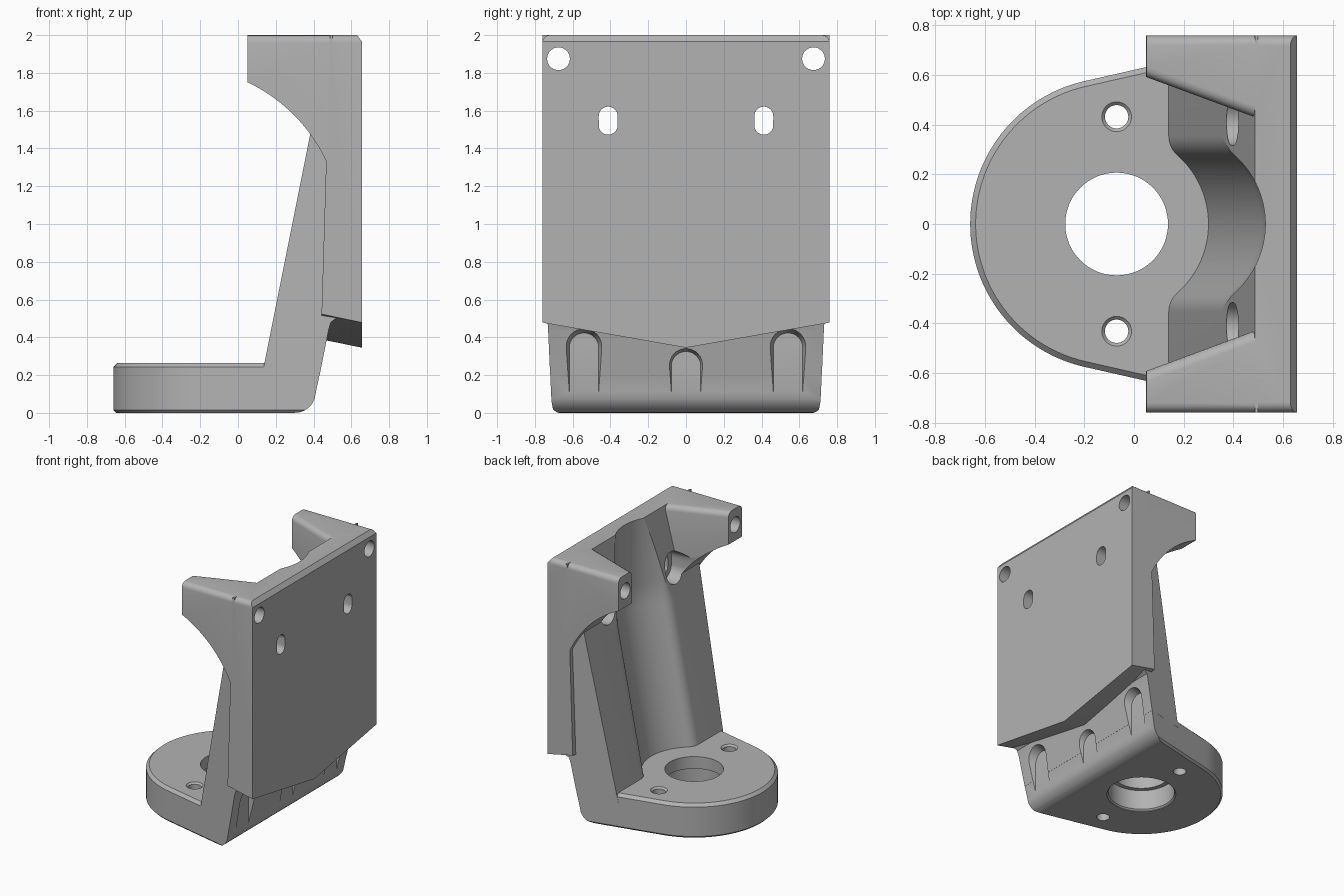
import bpy, bmesh, math
from math import sin, cos, pi, radians
from mathutils import Vector

if "Cube" in bpy.data.objects:
    bpy.data.objects.remove(bpy.data.objects["Cube"])

grey = bpy.data.materials.new("light_grey")
grey.use_nodes = True
grey.diffuse_color = (0.45, 0.45, 0.45, 1)
grey.node_tree.nodes["Principled BSDF"].inputs["Base Color"].default_value = (0.45, 0.45, 0.45, 1)

CX = -0.07      # centre of the round flange
SLOPE = 0.2     # lean of the walls, x per z


def loft(name, rings, bevel=None):
    """Closed solid skinned through rings of equal length."""
    bm = bmesh.new()
    vs = [[bm.verts.new(p) for p in r] for r in rings]
    n = len(rings[0])
    for a, b in zip(vs, vs[1:]):
        for i in range(n):
            j = (i + 1) % n
            bm.faces.new((a[i], a[j], b[j], b[i]))
    bm.faces.new(vs[0][::-1])
    bm.faces.new(vs[-1])
    bmesh.ops.recalc_face_normals(bm, faces=bm.faces)
    if bevel:
        width, rule = bevel
        edges = [e for e in bm.edges if rule(*[v.co for v in e.verts])]
        bmesh.ops.bevel(bm, geom=edges, offset=width, segments=4, profile=0.5, affect='EDGES')
    me = bpy.data.meshes.new(name)
    bm.to_mesh(me)
    bm.free()
    me.materials.append(grey)
    ob = bpy.data.objects.new(name, me)
    bpy.context.scene.collection.objects.link(ob)
    return ob


def combine(target, tool, op):
    """Boolean the tool into the target, then drop the tool."""
    mod = target.modifiers.new(op, 'BOOLEAN')
    mod.operation, mod.object, mod.solver = op, tool, 'EXACT'
    deps = bpy.context.evaluated_depsgraph_get()
    me = bpy.data.meshes.new_from_object(target.evaluated_get(deps))
    target.modifiers.clear()
    target.data = me
    bpy.data.objects.remove(tool)


def circle(r, n=64):
    return [(r * cos(2 * pi * i / n), r * sin(2 * pi * i / n)) for i in range(n)]


def drill_z(x, y, steps):
    """Stepped vertical hole; steps are (z, radius)."""
    return loft("hole_cutter", [[(x + a, y + b, z) for a, b in circle(r)] for z, r in steps])


def slot_x(y, z, r, half, x0, x1):
    """Upright capsule hole running along x."""
    ring = [(y + a, z + b + math.copysign(half, b)) for a, b in circle(r)]
    return loft("slot_cutter", [[(x, a, b) for a, b in ring] for x in (x0, x1)])


def flare(x):
    """Half width of the tapering flanks."""
    return 0.577 + 0.225 * (x + 0.2)


# Round flange with chamfered rims
def flange_ring(z, inset):
    r = 0.59 - inset
    arc = [radians(102.7 + i * 154.6 / 60) for i in range(61)]
    pts = [(0.6, flare(0.6) - inset)]
    pts += [(CX + r * cos(a), r * sin(a)) for a in arc]
    pts += [(0.6, inset - flare(0.6))]
    return [(x, y, z) for x, y in pts]


bracket = loft("motor_bracket", [flange_ring(0, 0.015), flange_ring(0.015, 0),
                                 flange_ring(0.243, 0), flange_ring(0.265, 0.022)])
heel = [(-1, -0.1), (0.2, -0.1), (0.29, 0)]
heel += [(0.30 + 0.112 * sin(a), 0.112 - 0.112 * cos(a)) for a in [radians(d) for d in range(10, 80, 10)]]
heel += [(0.48, 0.44), (-1, 0.44)]
combine(bracket, loft("heel_trim", [[(x, y, z) for x, z in heel] for y in (-1, 1)]), 'INTERSECT')

# Leaning column
column = [(0.127, 0.2), (0.432, 0.2), (0.48, 0.44), (0.492, 0.48), (0.53, 0.51), (0.61, 0.53),
          (0.61, 2), (0.487, 2)]
combine(bracket, loft("column", [[(x, s * flare(x), z) for x, z in column] for s in (-1, 1)]), 'UNION')

# Back plate with a V-shaped lower edge
outline = [(0, 0.345), (0.76, 0.478), (0.76, 2), (-0.76, 2), (-0.76, 0.478)]
inner = [(0.44 + 0.047 * (z - 0.4) / 1.6, y, z + (0.045 if z < 1 else 0)) for y, z in outline]
combine(bracket, loft("back_plate", [inner, [(0.657, y, z) for y, z in outline]]), 'UNION')

# Two forward arms, arched below
under = [(-0.35 + (0.85 + 0.0016 * i) * cos(radians(62 - 2 * i)),
          1 + (0.85 + 0.0016 * i) * sin(radians(62 - 2 * i))) for i in range(30)]
side = [(0.05, 2)] + under + [(0.64, 0.95), (0.64, 2)]


def arm_inner(x):
    return 0.592 - 0.37 * (x - 0.05)


for s in (-1, 1):
    rule = lambda a, b: abs(a.z - 2) < 1e-4 and abs(b.z - 2) < 1e-4 and abs(a.x - b.x) > 0.1
    arm = loft("arm", [[(x, s * arm_inner(x), z) for x, z in side],
                       [(x, s * 0.76, z) for x, z in side]], (0.04, rule))
    combine(bracket, arm, 'UNION')

# Scooped channel: leaning below, upright above, with rounded lips
R, LIP = 0.37, 0.1
dx = 0.21 + LIP
dy = math.sqrt((R + LIP) ** 2 - dx ** 2)
turn = math.atan2(dy, dx)
half = [(R * cos(turn * i / 20), R * sin(turn * i / 20)) for i in range(21)]
half += [(dx + LIP * cos(a), dy + LIP * sin(a)) for a in
         [pi + turn + (0 - turn) * i / 8 for i in range(1, 9)]]
half += [(-0.1, dy)]
scoop = half + [(x, -y) for x, y in half[:0:-1]]
levels = [(0.265, 0)] + [(1.32 + 0.02 * i, None) for i in range(10)] + [(2.2, None)]
rings = []
for z, _ in levels:
    t = max(0, min(1, (z - 1.32) / 0.18))
    lean = SLOPE * (min(z, 1.32) - 0.265) + SLOPE * 0.18 * (t - t * t / 2)
    rings.append([(CX + lean + x, y, z) for x, y in scoop])
combine(bracket, loft("channel_cutter", rings), 'DIFFERENCE')

# Bores in the flange
combine(bracket, drill_z(CX, 0, [(-0.1, 0.25), (0.005, 0.25), (0.015, 0.24), (0.17, 0.24),
                                 (0.171, 0.207), (0.4, 0.207)]), 'DIFFERENCE')
for s in (-1, 1):
    combine(bracket, drill_z(CX, s * 0.432, [(-0.1, 0.047), (0.252, 0.047), (0.265, 0.06),
                                             (0.28, 0.06)]), 'DIFFERENCE')
    # Arm holes, plate slots and their recesses
    combine(bracket, slot_x(s * 0.675, 1.875, 0.06, 0, -0.2, 0.9), 'DIFFERENCE')
    combine(bracket, slot_x(s * 0.412, 1.547, 0.05, 0.024, 0.2, 0.9), 'DIFFERENCE')
    combine(bracket, slot_x(s * 0.412, 1.547, 0.095, 0.024, 0.2, 0.48), 'DIFFERENCE')

# Arched pockets in the rear wall
for y, top in ((-0.54, 0.45), (0, 0.352), (0.54, 0.45)):
    def arch(x, r):
        curve = [(r * cos(pi * i / 16), top - 0.105 + r * sin(pi * i / 16)) for i in range(17)]
        return [(x, y + a, z) for a, z in [(r, 0.05)] + curve + [(-r, 0.05)]]
    combine(bracket, loft("pocket_cutter", [arch(0.413, 0.078), arch(0.50, 0.107)]), 'DIFFERENCE')

# Chamfer along the rear top edge and rounded top corners
wedge = [(0.615, 2.02), (0.68, 1.935), (0.8, 2.1)]
combine(bracket, loft("edge_cutter", [[(x, y, z) for x, z in wedge] for y in (-1, 1)]), 'DIFFERENCE')
for s in (-1, 1):
    corner = [(0.72 + 0.04 * sin(radians(a)), 1.96 + 0.04 * cos(radians(a))) for a in range(0, 91, 15)]
    corner += [(0.9, 1.96), (0.9, 2.1), (0.72, 2.1)]
    combine(bracket, loft("corner_cutter", [[(x, s * y, z) for y, z in corner] for x in (0.5, 0.9)]),
            'DIFFERENCE')

bpy.context.view_layer.objects.active = bracket
bracket.select_set(True)
bpy.ops.object.shade_smooth_by_angle(angle=radians(28))
